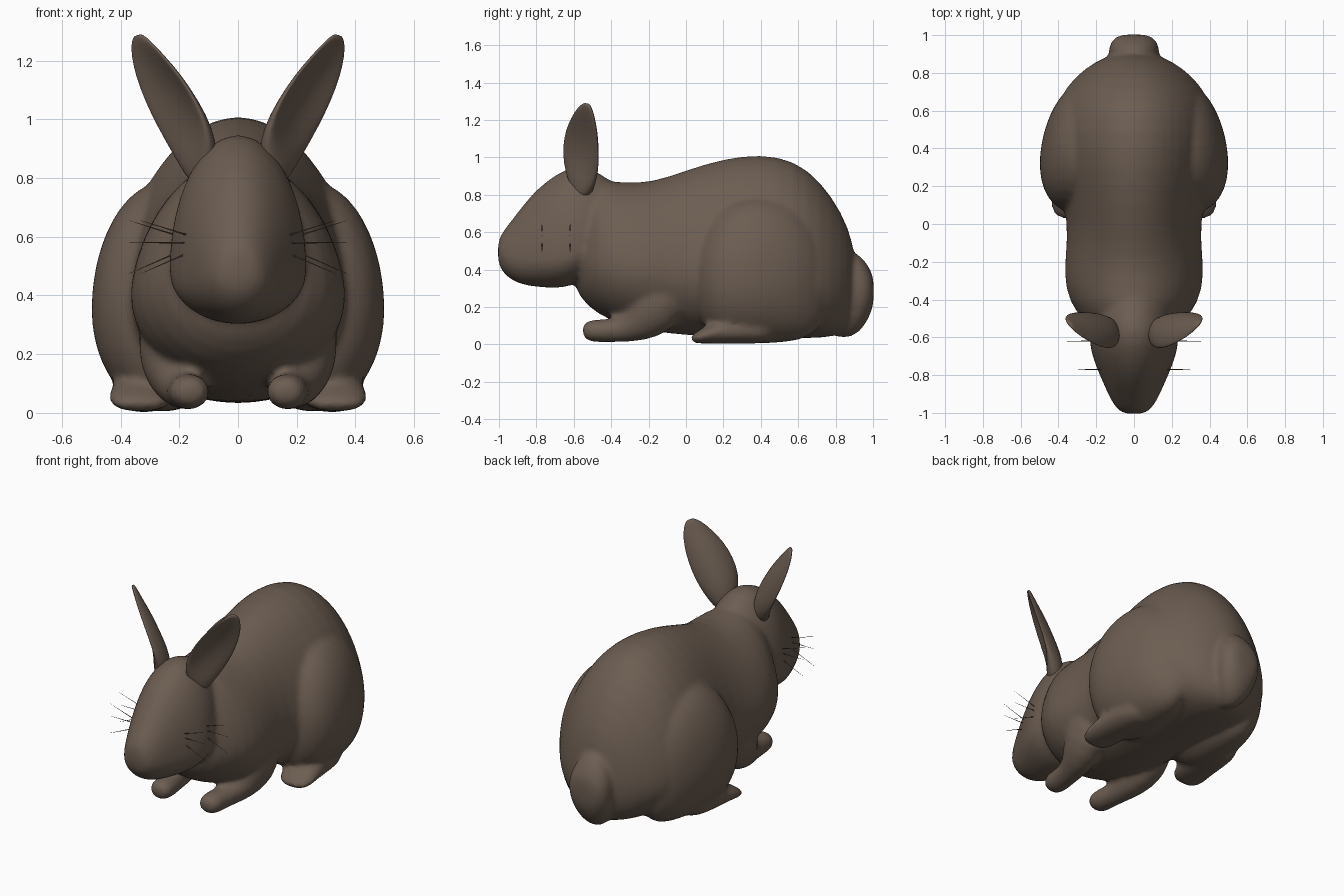
import bpy, bmesh
from math import sin, cos, pi
from mathutils import Vector, Matrix

cube = bpy.data.objects.get("Cube")
if cube:
    bpy.data.objects.remove(cube, do_unlink=True)

# Single fur colour
fur = bpy.data.materials.new("brown_fur")
fur.use_nodes = True
FUR_COLOUR = (0.150, 0.110, 0.083, 1)
fur.diffuse_color = FUR_COLOUR
shader = next(n for n in fur.node_tree.nodes if n.type == 'BSDF_PRINCIPLED')
shader.inputs["Base Color"].default_value = FUR_COLOUR
shader.inputs["Roughness"].default_value = 0.9

SIDES = 24
ANGLES = [2 * pi * i / SIDES for i in range(SIDES)]


def finish(name, bm, mirrored=False, levels=1):
    """Turn a bmesh into a smooth fur object, optionally mirrored across x."""
    bmesh.ops.recalc_face_normals(bm, faces=bm.faces)
    for face in bm.faces:
        face.smooth = True
    mesh = bpy.data.meshes.new(name)
    bm.to_mesh(mesh)
    bm.free()
    mesh.materials.append(fur)
    obj = bpy.data.objects.new(name, mesh)
    bpy.context.collection.objects.link(obj)
    if mirrored:
        mirror = obj.modifiers.new("mirror", 'MIRROR')
        mirror.use_mirror_merge = False
    if levels:
        obj.modifiers.new("smooth", 'SUBSURF').levels = levels
        obj.modifiers["smooth"].render_levels = levels
    return obj


def loft(name, rings, mirrored=False):
    """Skin a list of point rings and close both ends."""
    bm = bmesh.new()
    loops = [[bm.verts.new(p) for p in ring] for ring in rings]
    for a, b in zip(loops, loops[1:]):
        for i in range(SIDES):
            j = (i + 1) % SIDES
            bm.faces.new((a[i], a[j], b[j], b[i]))
    for loop in (loops[0], loops[-1]):
        centre = bm.verts.new(sum((v.co for v in loop), Vector()) / SIDES)
        for i in range(SIDES):
            bm.faces.new((loop[i], loop[(i + 1) % SIDES], centre))
    return finish(name, bm, mirrored)


def egg_ring(y, width, top, bottom, middle, x=0, pinch=0):
    """Section facing along y, widest at height middle, pinched upward."""
    ring = []
    for a in ANGLES:
        reach = top - middle if sin(a) > 0 else middle - bottom
        across = width * cos(a) * (1 - pinch * max(0, sin(a)))
        ring.append(Vector((x + across, y, middle + reach * sin(a))))
    return ring


def limb(name, stations):
    """Mirrored tube through (x, y, z, half width, half depth) stations."""
    points = [Vector(s[:3]) for s in stations]
    rings = []
    for i, s in enumerate(stations):
        along = points[min(i + 1, len(points) - 1)] - points[max(i - 1, 0)]
        side = Vector((1, 0, 0))
        up = side.cross(along).normalized()
        rings.append([points[i] + side * s[3] * cos(a) + up * s[4] * sin(a)
                      for a in ANGLES])
    return loft(name, rings, True)


def fuse(name, parts):
    """Join parts and blend their seams into one continuous coat."""
    bpy.ops.object.select_all(action='DESELECT')
    for part in parts:
        part.select_set(True)
    bpy.context.view_layer.objects.active = parts[0]
    bpy.ops.object.convert(target='MESH')
    bpy.ops.object.join()
    body = bpy.context.view_layer.objects.active
    body.name = name
    remesh = body.modifiers.new("blend", 'REMESH')
    remesh.mode = 'VOXEL'
    remesh.voxel_size = 0.015
    remesh.use_smooth_shade = True
    relax = body.modifiers.new("relax", 'SMOOTH')
    relax.factor = 0.5
    relax.iterations = 8


# Torso: y, half width, top, bottom, height of the widest point
torso_stations = [
    (-.60, .07, .62, .33, .46),
    (-.57, .20, .80, .25, .46),
    (-.48, .31, .89, .16, .44),
    (-.34, .375, .868, .10, .42),
    (-.18, .37, .870, .065, .40),
    (0, .352, .937, .045, .40),
    (.20, .40, 1.0, .035, .38),
    (.40, .445, 1.025, .03, .37),
    (.58, .43, .992, .03, .36),
    (.72, .375, .878, .03, .34),
    (.83, .26, .715, .045, .33),
    (.90, .13, .54, .12, .32),
]
torso = loft("torso", [egg_ring(*s, pinch=.12) for s in torso_stations])

# Head: narrow muzzle widening to low cheeks
head_stations = [
    (-1.005, .05, .55, .44, .49),
    (-.985, .09, .60, .385, .47),
    (-.92, .13, .68, .33, .46),
    (-.84, .165, .79, .31, .46),
    (-.74, .21, .885, .30, .46),
    (-.64, .24, .945, .30, .47),
    (-.55, .235, .96, .34, .50),
    (-.46, .20, .92, .42, .58),
    (-.36, .12, .85, .52, .66),
]
head = loft("head", [egg_ring(*s) for s in head_stations])

# Haunches: broad rounded thighs tapering back into the rump
haunch_stations = [
    (.055, .09, .46, .22, .35),
    (.09, .17, .59, .10, .36),
    (.17, .232, .72, .02, .36),
    (.29, .257, .79, 0, .35),
    (.42, .247, .80, 0, .35),
    (.55, .212, .76, .01, .35),
    (.66, .157, .67, .03, .35),
    (.75, .07, .50, .12, .35),
]
haunches = loft("haunches", [egg_ring(*s, x=.25) for s in haunch_stations],
                True)

# Front legs: low elbows and small round paws
front_legs = limb("front_legs", [
    (.21, -.09, .42, .09, .12),
    (.22, -.11, .29, .12, .16),
    (.22, -.18, .17, .12, .155),
    (.20, -.27, .10, .092, .095),
    (.18, -.36, .075, .066, .064),
    (.168, -.45, .073, .071, .062),
    (.165, -.52, .072, .071, .060),
    (.165, -.552, .068, .04, .034),
])

# Hind feet: flat pads sloping out from under the haunches
hind_feet = limb("hind_feet", [
    (.31, .46, .075, .10, .07),
    (.32, .30, .075, .11, .075),
    (.325, .18, .07, .112, .068),
    (.33, .11, .05, .112, .047),
    (.335, .06, .034, .10, .031),
    (.335, .03, .025, .065, .02),
])

# Upright tail, rounded at the back
tail_stations = [
    (.76, .09, .44, .04, .25),
    (.86, .13, .51, .025, .27),
    (.93, .14, .485, .06, .29),
    (.98, .115, .415, .14, .29),
    (1.003, .07, .36, .21, .29),
]
tail = loft("tail", [egg_ring(*s) for s in tail_stations])

fuse("furry_body", [torso, head, haunches, front_legs, hind_feet, tail])

# Ears: cupped blades opening forward and outward, with blunt tips
ears = [
    (.118, -.555, .79, .045, .045, 0),
    (.135, -.555, .87, .09, .05, .015),
    (.158, -.553, .95, .118, .038, .035),
    (.200, -.55, 1.04, .125, .025, .045),
    (.250, -.545, 1.13, .112, .020, .04),
    (.295, -.54, 1.20, .086, .017, .025),
    (.33, -.535, 1.26, .052, .014, .01),
    (.342, -.53, 1.287, .022, .010, 0),
]
across = Vector((.62, .78, -.2)).normalized()
opening = Vector((.78, -.62, -.2)).normalized()
ear_rings = []
for x, y, z, half, thick, cup in ears:
    ear_rings.append([
        Vector((x, y, z)) + across * half * cos(a)
        + opening * (thick * sin(a) - cup * sin(a) ** 2 + cup / 2)
        for a in ANGLES])
loft("ears", ear_rings, True)

# Whiskers: thin tapered hairs fanning from each cheek
bm = bmesh.new()
for y, start in ((-.77, .17), (-.62, .21)):
    for rise in (-.07, 0, .05):
        root = Vector((start, y, .58 + rise / 2))
        hair = Vector((.16, 0, rise))
        turn = hair.to_track_quat('Z', 'Y').to_matrix().to_4x4()
        bmesh.ops.create_cone(
            bm, cap_ends=True, segments=4, radius1=.003, radius2=.0005,
            depth=hair.length,
            matrix=Matrix.Translation(root + hair / 2) @ turn)
finish("whiskers", bm, True, 0)
